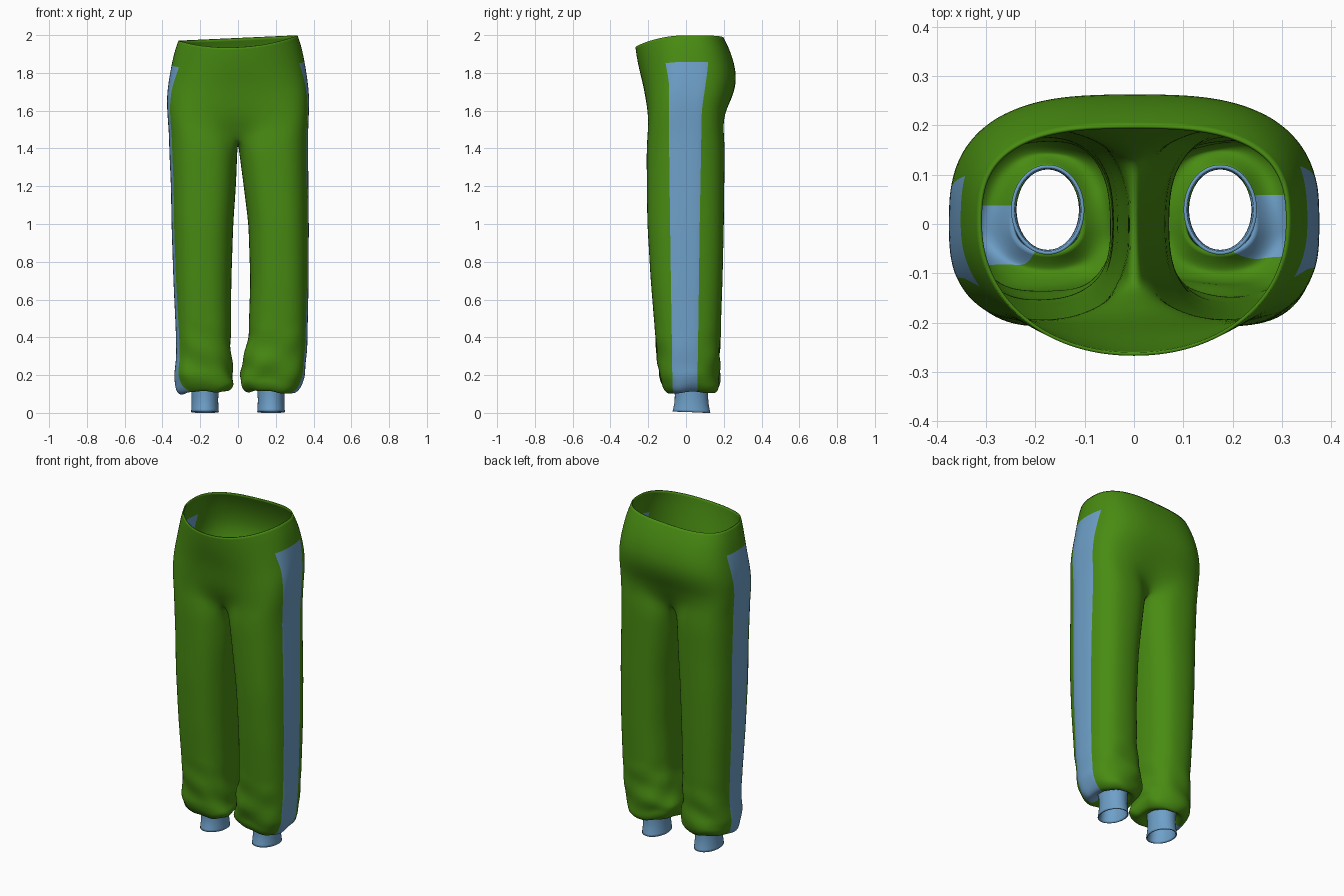
import bpy, bmesh, math
from math import sin, cos, pi, radians

if "Cube" in bpy.data.objects:
    bpy.data.objects.remove(bpy.data.objects["Cube"])


def material(name, rgb):
    m = bpy.data.materials.new(name)
    m.diffuse_color = (*rgb, 1)
    m.use_nodes = True
    m.node_tree.nodes["Principled BSDF"].inputs["Base Color"].default_value = m.diffuse_color
    return m


GREEN = material("green_cloth", (0.065, 0.26, 0.006))
BLUE = material("blue_cloth", (0.156, 0.35, 0.58))

# Hips: z, half width, front depth, back depth, front squareness, back squareness, leg blend
HIPS = [(1.985, .316, .268, .200, 2.1, 2.8, 0), (1.93, .336, .262, .228, 2.1, 2.8, 0),
        (1.85, .353, .248, .257, 2.2, 2.8, 0), (1.76, .368, .228, .269, 2.5, 2.9, 0),
        (1.68, .377, .217, .252, 2.9, 3.0, .02), (1.61, .377, .214, .226, 3.2, 3.2, .12),
        (1.55, .375, .213, .215, 3.4, 3.4, .32), (1.50, .373, .212, .211, 3.5, 3.5, .58),
        (1.46, .371, .211, .209, 3.6, 3.6, .8)]
# Legs: z, inner x / outer x (right), inner x / outer x (left), front, back
LEGS = [(1.39, .005, .371, .003, .364, .210, .207), (1.2, .030, .373, .011, .355, .209, .204),
        (1.0, .055, .375, .025, .352, .206, .202), (.7, .065, .374, .035, .342, .188, .195),
        (.4, .055, .368, .038, .328, .163, .184), (.28, .025, .362, .036, .328, .152, .180),
        (.2, .014, .354, .025, .340, .144, .178), (.14, .018, .332, .018, .328, .128, .176)]
# Rounded bottom that tucks in to the cuff
TUCK = [(.108, .04, .305, .045, .305, .105, .155), (.112, .075, .27, .08, .275, .085, .135),
        (.14, .108, .242, .108, .242, .056, .114)]
# Stripe: z, front y, back y
STRIPE = [(1.85, -.112, .120), (1.78, -.088, .110), (1.6, -.088, .080),
          (1.0, -.080, .068), (.2, -.070, .058)]
NF, NS, NI = 9, 6, 8          # columns: front/back, stripe, inner leg


def sample(table, z):
    if z >= table[0][0]:
        return table[0][1:]
    for a, b in zip(table, table[1:]):
        if z >= b[0]:
            t = (a[0] - z) / (a[0] - b[0])
            return [p + (q - p) * t for p, q in zip(a[1:], b[1:])]
    return table[-1][1:]


def power(v, n):
    return math.copysign(abs(v) ** (2 / n), v)


def columns(z, bf, bb, nf, nb, end, side):
    # angles of the outer columns, with two columns on the stripe edges
    y0, y1 = (y + .01 * side - .01 for y in sample(STRIPE, z))
    t0 = -math.asin(min(.95, abs(y0) / bf) ** (nf / 2))
    t1 = math.asin(min(.95, abs(y1) / bb) ** (nb / 2))
    out = [-end + (t0 + end) * i / NF for i in range(NF)]
    out += [t0 + (t1 - t0) * i / NS for i in range(NS)]
    return out + [t1 + (end - t1) * i / NF for i in range(NF + 1)]


def hip_ring(row, side):
    z, a, bf, bb, nf, nb, mix = row
    fade = max(0, (z - 1.6) / .385)
    target = leg_ring(z, LEGS[0][1:], side, 2.5, 0)
    angles = columns(z, bf, bb, nf, nb, pi / 2, side)
    pts = []
    for i, t in enumerate(angles):
        n = nf if t < 0 else nb
        x = a * power(cos(t), n)
        y = (bf if t < 0 else bb) * power(sin(t), n)
        x += mix * (abs(target[i][0]) - x)
        y += mix * (target[i][1] - y)
        if i in (0, len(angles) - 1):
            x = 0
        dip = .05 * (y / bf) ** 2 if y < 0 else 0
        pts.append((side * x, y, z + fade * (.045 * side * x - dip)))
    return pts


def leg_ring(z, row, side, n, ripple):
    xi, xo = row[0:2] if side > 0 else row[2:4]
    bf, bb = row[4:6]
    cx, a = (xi + xo) / 2, (xo - xi) / 2
    end = radians(150)
    angles = columns(z, bf, bb, n, n, end, side)
    angles += [end + radians(60) * i / NI for i in range(1, NI)]
    w = ripple * min(1, max(0, (.5 - z) / .35))
    sag = ripple * min(1, max(0, (.25 - z) / .1))
    pts = []
    for t in angles:
        # diagonal gathers above the cuff, calmer on the outside
        calm = 1 - .75 * max(0, cos(t))
        k = 1 + w * calm * (.045 * sin(2 * t + side * z * 38 + side) + .035 * sin(5 * t - z * 30))
        x = cx + k * a * power(cos(t), n)
        y = k * (bf if sin(t) < 0 else bb) * power(sin(t), n)
        drop = .012 * sin(3 * t + side) - .012 * cos(t) + .006 * sin(7 * t)
        pts.append((side * max(x, .004), y, z + sag * drop))
    return pts


def finish(name, bm, mats, thick, levels):
    me = bpy.data.meshes.new(name)
    bm.to_mesh(me)
    bm.free()
    for m in mats:
        me.materials.append(m)
    me.polygons.foreach_set("use_smooth", [True] * len(me.polygons))
    ob = bpy.data.objects.new(name, me)
    bpy.context.collection.objects.link(ob)
    sub = ob.modifiers.new("smooth", 'SUBSURF')
    sub.levels = sub.render_levels = levels
    sol = ob.modifiers.new("cloth", 'SOLIDIFY')
    sol.thickness, sol.offset = thick, -1
    return ob


def bridge(bm, top, low, closed, side, stripe):
    n = len(top)
    for j in range(n if closed else n - 1):
        k = (j + 1) % n
        quad = [top[j], low[j], low[k], top[k]]
        f = bm.faces.new(quad if side > 0 else quad[::-1])
        f.material_index = int(stripe and NF <= j < NF + NS)


# Trousers: hips split into two legs at the crotch seam
bm = bmesh.new()
LEG_Z = [1.39, 1.3, 1.2, 1.1, 1.0, .9, .8, .7, .62, .55] + [.5 - .03 * i for i in range(13)]
for side in (1, -1):
    rings = [[bm.verts.new(p) for p in hip_ring(r, side)] for r in HIPS]
    for i, (a, b) in enumerate(zip(rings, rings[1:])):
        bridge(bm, a, b, False, side, HIPS[i][0] <= 1.85)
    front, back = rings[-1][0].co, rings[-1][-1].co
    seam = []
    for i in range(1, NI):
        p = back.lerp(front, i / NI)
        seam.append(bm.verts.new((0, p.y, p.z - .04 * sin(pi * i / NI))))
    prev = rings[-1] + seam
    rows = [(z, sample(LEGS, z), 2.5, 1) for z in LEG_Z]
    rows += [(r[0], r[1:], 2.2, .6 - .3 * i) for i, r in enumerate(TUCK)]
    for z, row, n, ripple in rows:
        ring = [bm.verts.new(p) for p in leg_ring(z, row, side, n, ripple)]
        bridge(bm, prev, ring, True, side, True)
        prev = ring
bmesh.ops.remove_doubles(bm, verts=bm.verts, dist=1e-5)
finish("trousers", bm, (GREEN, BLUE), .007, 2)

# Ankle cuffs
for side, label in ((1, "right"), (-1, "left")):
    bm = bmesh.new()
    prev = None
    for z, rx, ry in [(.165, .075, .092), (.12, .073, .09), (.07, .070, .088),
                      (.025, .072, .095), (.004, .074, .101)]:
        ring = []
        for i in range(28):
            t = 2 * pi * i / 28
            lift = .008 * (1 - sin(t)) / 2 if z < .03 else 0
            ring.append(bm.verts.new((side * .175 + rx * cos(t), .029 + ry * sin(t), z + lift - .004 * (z < .01))))
        if prev:
            bridge(bm, prev, ring, True, 1, False)
        prev = ring
    finish(label + "_ankle_cuff", bm, (BLUE,), .007, 1)
